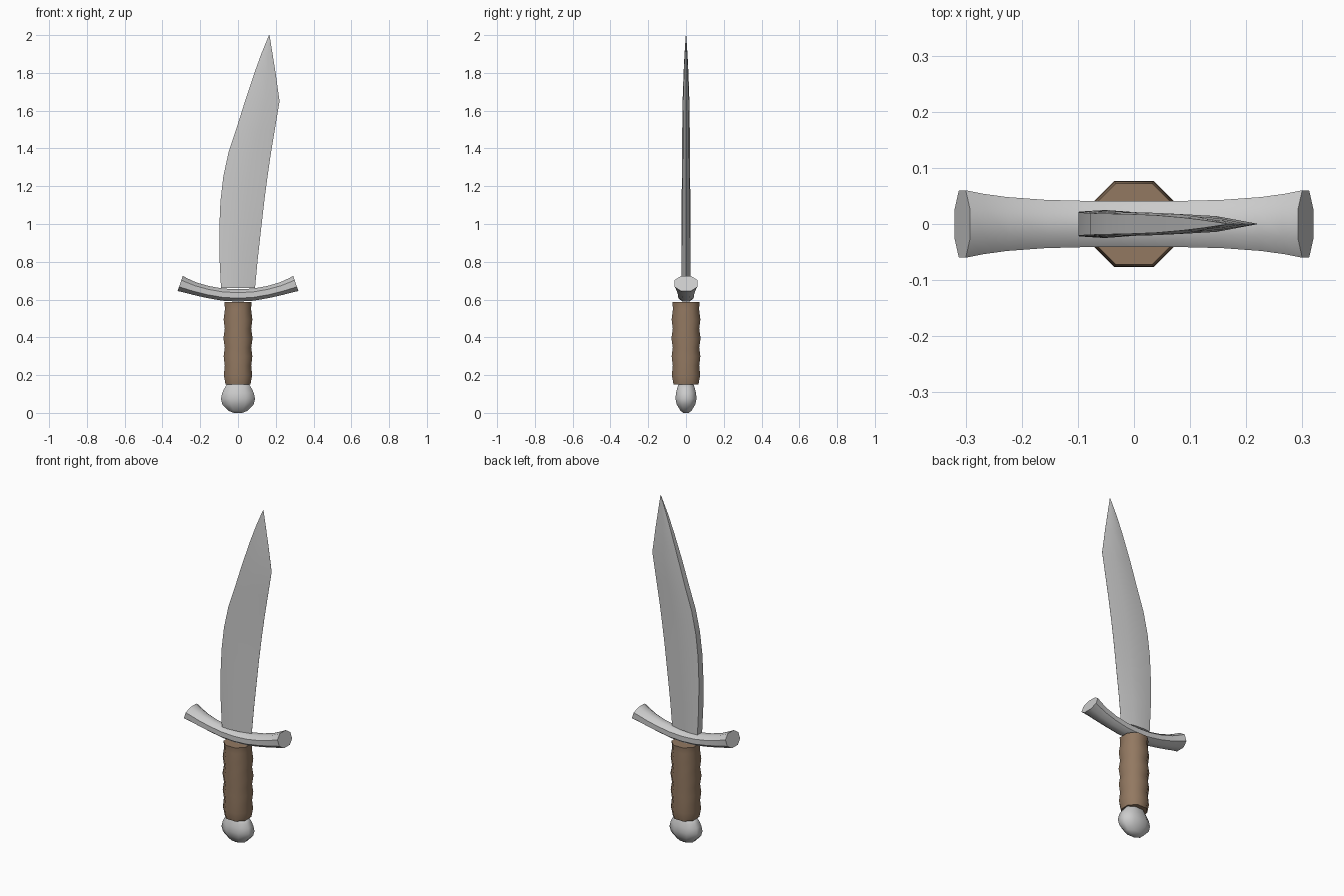
import bpy, bmesh, math
from mathutils import Vector

if "Cube" in bpy.data.objects:
    bpy.data.objects.remove(bpy.data.objects["Cube"])


def loft(name, rings, angle, mat=None):
    """Skin a list of equal-length point rings and cap both ends."""
    bm = bmesh.new()
    vs = [[bm.verts.new(p) for p in ring] for ring in rings]
    n = len(vs[0])
    for a, b in zip(vs, vs[1:]):
        for i in range(n):
            j = (i + 1) % n
            bm.faces.new((a[i], a[j], b[j], b[i]))
    bm.faces.new(vs[0][::-1])
    bm.faces.new(vs[-1])
    bmesh.ops.recalc_face_normals(bm, faces=bm.faces)
    me = bpy.data.meshes.new(name)
    bm.to_mesh(me)
    bm.free()
    ob = bpy.data.objects.new(name, me)
    bpy.context.collection.objects.link(ob)
    if mat:
        me.materials.append(mat)
    bpy.ops.object.select_all(action='DESELECT')
    ob.select_set(True)
    bpy.context.view_layer.objects.active = ob
    bpy.ops.object.shade_smooth_by_angle(angle=math.radians(angle))
    return ob


def octagon(rx, ry, k=0.45):
    """Octagon with flats at +-rx and +-ry."""
    q = [(1, k), (k, 1), (-k, 1), (-1, k), (-1, -k), (-k, -1), (k, -1), (1, -k)]
    return [(x * rx, y * ry) for x, y in q]


brown = bpy.data.materials.new("leather_brown")
brown.diffuse_color = (0.29, 0.19, 0.12, 1)
brown.use_nodes = True
brown.node_tree.nodes["Principled BSDF"].inputs["Base Color"].default_value = brown.diffuse_color

# Blade: (z, spine x, edge x, half thickness)
stations = [(0.66, -0.09, 0.09, 0.025), (0.82, -0.098, 0.105, 0.025),
            (0.98, -0.099, 0.123, 0.024), (1.12, -0.093, 0.139, 0.023),
            (1.25, -0.078, 0.156, 0.022), (1.38, -0.05, 0.175, 0.021),
            (1.50, -0.01, 0.195, 0.020), (1.65, 0.037, 0.22, 0.018),
            (1.80, 0.087, 0.199, 0.013), (1.90, 0.123, 0.183, 0.008),
            (2.00, 0.164, 0.167, 0.001)]
section = [(0, 0.88), (0.22, 1), (0.6, 0.78), (1, 0.02)]
outline = section + [(f, -t) for f, t in reversed(section)]
loft("blade", [[(a + (b - a) * f, t * h, z) for f, t in outline]
               for z, a, b, h in stations], 30)

# Curved crossguard, flared at both ends: (x, z, half height, half depth)
half = [(0.0, 0.622, 0.033, 0.041), (0.08, 0.626, 0.032, 0.041),
        (0.16, 0.640, 0.032, 0.043), (0.23, 0.658, 0.034, 0.048),
        (0.275, 0.674, 0.038, 0.054), (0.306, 0.685, 0.042, 0.060)]
path = [(-x, z, h, d) for x, z, h, d in half[:0:-1]] + half
rings = []
for x, z, h, d in path:
    tilt = 0.33 * x / 0.306
    up = Vector((-math.sin(tilt), 0, math.cos(tilt)))
    rings.append([Vector((x, 0, z)) + up * v + Vector((0, u, 0))
                  for u, v in octagon(d, h)])
loft("crossguard", rings, 50)

# Grip with finger waves
grip = [(0.15, 0.066), (0.20, 0.075), (0.25, 0.070), (0.30, 0.076),
        (0.345, 0.070), (0.395, 0.077), (0.445, 0.070), (0.495, 0.076),
        (0.55, 0.069), (0.587, 0.072)]
loft("grip", [[(x, y, z) for x, y in octagon(r, r)] for z, r in grip], 50, brown)

# Flattened pommel
pommel = [(0.0, 0.022, 0.014), (0.012, 0.052, 0.030), (0.045, 0.083, 0.049),
          (0.075, 0.090, 0.056), (0.105, 0.084, 0.053), (0.13, 0.072, 0.047),
          (0.152, 0.058, 0.040)]
loft("pommel", [[(x, y, z) for x, y in octagon(rx, ry)] for z, rx, ry in pommel], 60)
